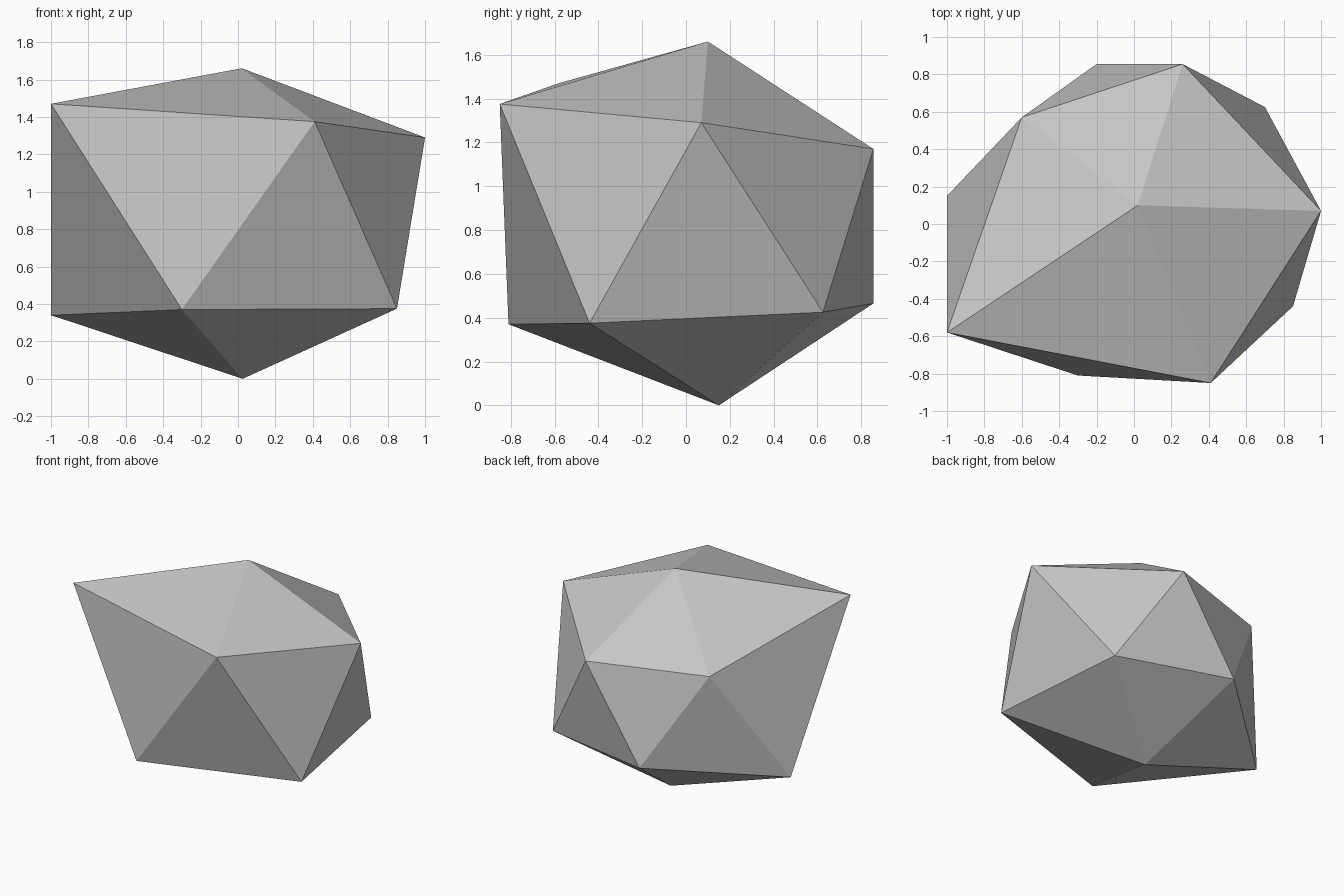
import bpy

if "Cube" in bpy.data.objects:
    bpy.data.objects.remove(bpy.data.objects["Cube"])

# Plain grey stone colour
grey = bpy.data.materials.new("stone_grey")
grey.diffuse_color = (0.56, 0.56, 0.56, 1.0)
grey.use_nodes = True
grey.node_tree.nodes["Principled BSDF"].inputs["Base Color"].default_value = grey.diffuse_color

# Irregular twenty-sided boulder: two poles and two staggered five-point rings
top = (0.02, 0.10, 1.66)
bottom = (0.025, 0.15, 0.0)
upper = [(-1.0, -0.58, 1.47), (0.41, -0.85, 1.375), (1.0, 0.07, 1.29),
         (0.26, 0.855, 1.17), (-0.60, 0.57, 1.17)]
lower = [(-0.30, -0.81, 0.37), (0.85, -0.44, 0.375), (0.70, 0.625, 0.425),
         (-0.20, 0.855, 0.465), (-1.0, 0.15, 0.34)]

verts = [top, bottom] + upper + lower
faces = []
for i in range(5):
    j = (i + 1) % 5
    u, un, l, ln = 2 + i, 2 + j, 7 + i, 7 + j
    faces += [(0, u, un),      # cap
              (u, l, un),      # band pointing down
              (l, ln, un),     # band pointing up
              (1, ln, l)]      # underside

mesh = bpy.data.meshes.new("boulder")
mesh.from_pydata(verts, [], faces)
mesh.materials.append(grey)
mesh.update()
boulder = bpy.data.objects.new("boulder", mesh)
bpy.context.collection.objects.link(boulder)
